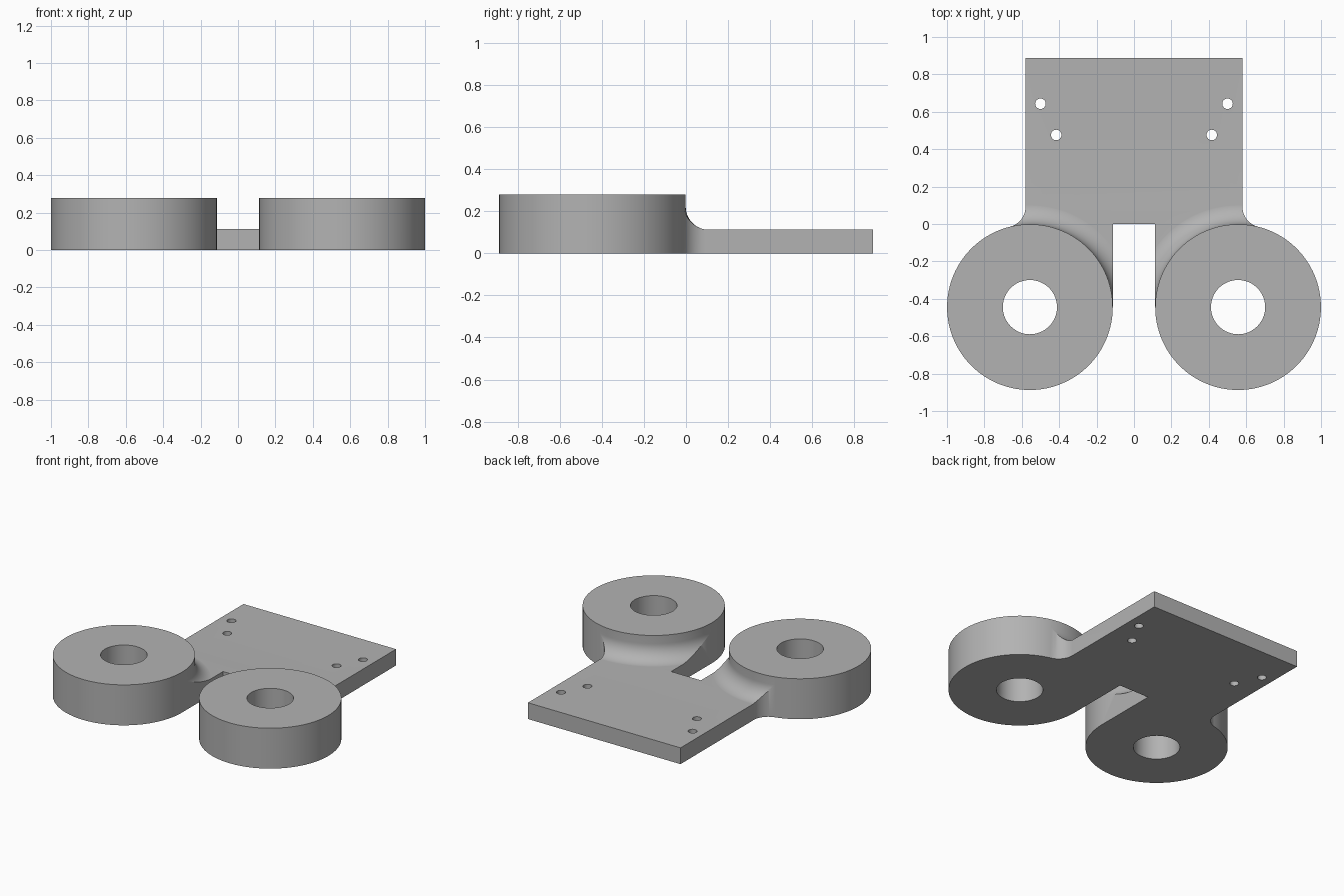
import bpy, bmesh, math

if "Cube" in bpy.data.objects:
    bpy.data.objects.remove(bpy.data.objects["Cube"])

R, BORE, H = 0.443, 0.145, 0.278      # boss radius, bore radius, boss height
CX, CY = 0.5565, -0.4445              # boss centre
HALF, BACK, T = 0.58, 0.888, 0.112    # plate half width, back edge, thickness
F = 0.11                              # fillet radius
INNER = CX - R
LOW = -0.1                            # everything is trimmed flat at z = 0 later

grey = bpy.data.materials.new("grey")
grey.diffuse_color = (0.45, 0.45, 0.45, 1)
grey.use_nodes = True
grey.node_tree.nodes["Principled BSDF"].inputs["Base Color"].default_value = grey.diffuse_color


def make(name, bm):
    bmesh.ops.recalc_face_normals(bm, faces=bm.faces)
    me = bpy.data.meshes.new(name)
    bm.to_mesh(me)
    bm.free()
    me.materials.append(grey)
    ob = bpy.data.objects.new(name, me)
    bpy.context.collection.objects.link(ob)
    return ob


def prism(name, pts, z0, z1):
    bm = bmesh.new()
    face = bm.faces.new([bm.verts.new((x, y, z0)) for x, y in pts])
    ext = bmesh.ops.extrude_face_region(bm, geom=[face])["geom"]
    bmesh.ops.translate(bm, vec=(0, 0, z1 - z0),
                        verts=[v for v in ext if isinstance(v, bmesh.types.BMVert)])
    return make(name, bm)


def circle(x, y, r, n):
    return [(x + r * math.cos(2 * math.pi * i / n), y + r * math.sin(2 * math.pi * i / n))
            for i in range(n)]


def box(name, s, z0, z1):
    return prism(name, [(-s, -s), (s, -s), (s, s), (-s, s)], z0, z1)


def lathe(name, profile, x, y, n):
    bm = bmesh.new()
    rings = [[bm.verts.new((px, py, z)) for px, py in circle(x, y, r, n)] for r, z in profile]
    for a, b in zip(rings, rings[1:]):
        for i in range(n):
            j = (i + 1) % n
            bm.faces.new((a[i], a[j], b[j], b[i]))
    bm.faces.new(rings[0])
    bm.faces.new(rings[-1])
    return make(name, bm)


def combine(target, other, op):
    mod = target.modifiers.new("cut", 'BOOLEAN')
    mod.operation, mod.solver, mod.object = op, 'EXACT', other
    bpy.context.view_layer.objects.active = target
    bpy.ops.object.modifier_apply(modifier=mod.name)
    bpy.data.objects.remove(other)


# Plate outline: right half with rounded outer corner, then mirrored
fx = HALF + F
fy = CY + math.sqrt((R + F) ** 2 - (fx - CX) ** 2)
end = math.atan2(CY - fy, CX - fx) + 2 * math.pi
half = [(HALF, BACK)]
for i in range(17):
    a = math.pi + (end - math.pi) * i / 16
    half.append((fx + F * math.cos(a), fy + F * math.sin(a)))
half += [(CX, CY), (INNER, CY), (INNER, 0)]
outline = half + [(-x, y) for x, y in reversed(half)]
bracket = prism("bracket", outline, LOW, H - 0.01)

# Height envelope: flat plate level plus a round fillet rising to each boss
envelope = box("envelope", 2, -0.3, T)
arc = [(R + F - F * math.sin(t), T + F - F * math.cos(t) - 0.0004)
       for t in [math.pi / 2 * i / 16 for i in range(17)]]
for s in (-1, 1):
    profile = [(R + F, -0.2)] + arc + [(0.3, arc[-1][1])]
    combine(envelope, lathe("fillet", profile, s * CX, CY, 128), 'UNION')
combine(bracket, envelope, 'INTERSECT')

# Bosses, bores and screw holes
for s in (-1, 1):
    combine(bracket, prism("boss", circle(s * CX, CY, R, 128), LOW, H), 'UNION')
for s in (-1, 1):
    for x, y, r, n in ((CX, CY, BORE, 64), (0.5, 0.643, 0.028, 32), (0.416, 0.476, 0.028, 32)):
        combine(bracket, prism("hole", circle(s * x, y, r, n), -0.3, 0.5), 'DIFFERENCE')

# Flat underside
combine(bracket, box("base_trim", 2, -0.5, 0), 'DIFFERENCE')

bpy.ops.object.select_all(action='DESELECT')
bracket.select_set(True)
bpy.context.view_layer.objects.active = bracket
bpy.ops.object.shade_smooth_by_angle(angle=math.radians(30))
